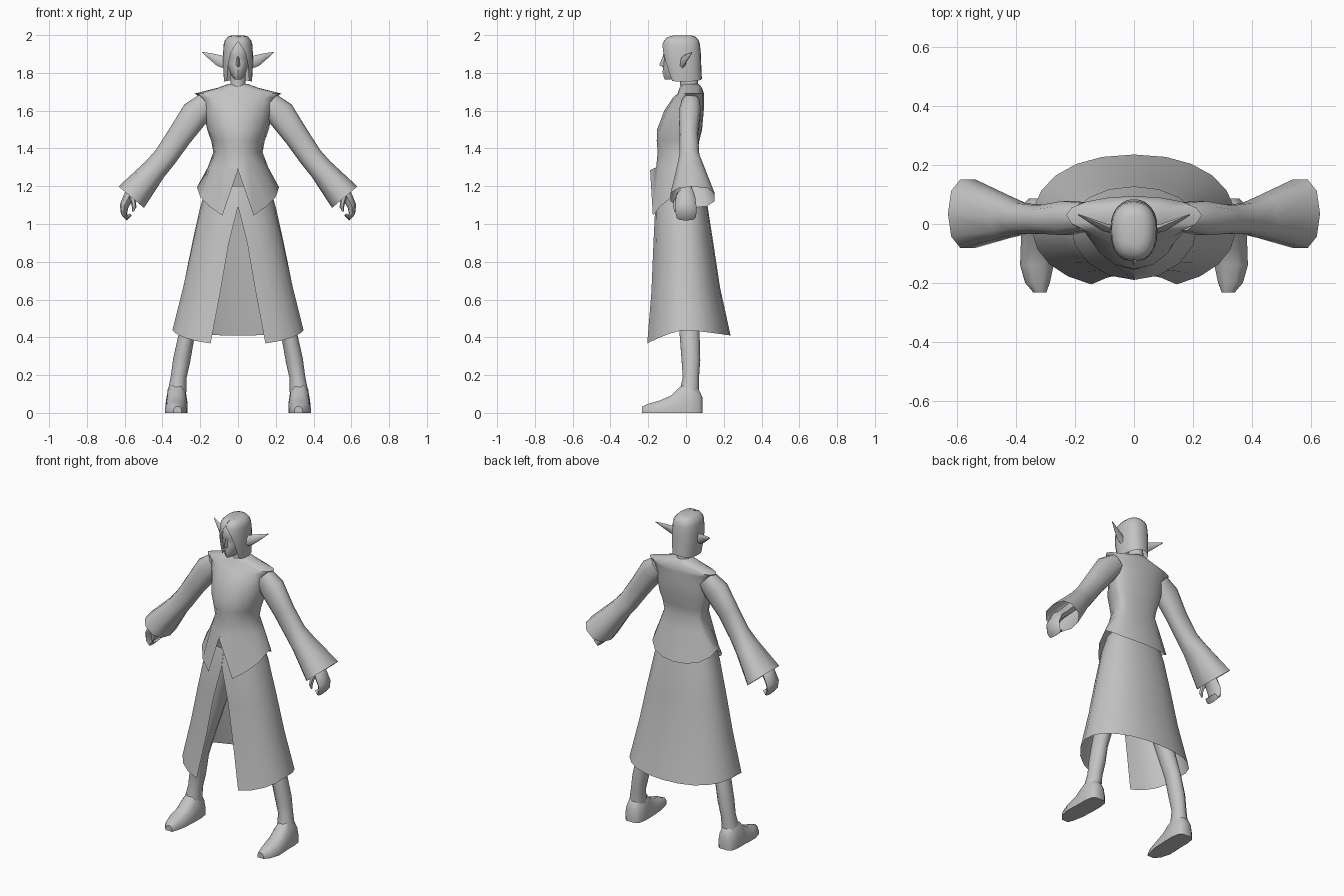
import bpy, bmesh, math
from mathutils import Vector

cloth = bpy.data.materials.new("plain_grey")
cloth.diffuse_color = (0.55, 0.55, 0.55, 1)


def loft(name, rings, closed=True, caps=(False, False), mirror=False, angle=45):
    """Skin a list of equal-length rings into one smooth-shaded object."""
    bm = bmesh.new()
    vs = [[bm.verts.new(p) for p in r] for r in rings]
    n = len(rings[0])
    for a, b in zip(vs, vs[1:]):
        for i in range(n if closed else n - 1):
            j = (i + 1) % n
            bm.faces.new((a[i], a[j], b[j], b[i]))
    for use, ring in zip(caps, (vs[0], vs[-1])):
        if use:
            bm.faces.new(ring)
    bmesh.ops.remove_doubles(bm, verts=bm.verts[:], dist=0.0005)
    bmesh.ops.recalc_face_normals(bm, faces=bm.faces[:])
    me = bpy.data.meshes.new(name)
    bm.to_mesh(me)
    bm.free()
    me.materials.append(cloth)
    ob = bpy.data.objects.new(name, me)
    bpy.context.collection.objects.link(ob)
    bpy.ops.object.select_all(action='DESELECT')
    ob.select_set(True)
    bpy.context.view_layer.objects.active = ob
    bpy.ops.object.shade_smooth_by_angle(angle=math.radians(angle))
    if mirror:
        ob.modifiers.new("mirror", 'MIRROR').use_clip = False
    return ob


def spow(v, e):
    return math.copysign(abs(v) ** e, v)


def ring(z, rx, yf, yb, yc=0.0, n=16, gap=None, e=1.0, dz=None):
    """Horizontal oval starting at the front; gap opens it at the front."""
    a0 = 0.0 if gap is None else math.asin((gap / rx) ** (1 / e))
    pts = []
    for i in range(n if gap is None else n + 1):
        a = a0 + (2 * math.pi - 2 * a0) * i / n
        c = spow(math.cos(a), e)
        y = yc + (c * (yf - yc) if c > 0 else -c * (yb - yc))
        pts.append((rx * spow(math.sin(a), e), y, z + (dz(a) if dz else 0)))
    return pts


def tube(name, path, n=10, caps=(False, True), e=1.0):
    """Mirrored tube; path rows are x, y, z, radius across, radius in y."""
    rings = []
    for i, (x, y, z, ra, rb) in enumerate(path):
        p, q = path[max(i - 1, 0)], path[min(i + 1, len(path) - 1)]
        t = Vector((q[0] - p[0], 0, q[2] - p[2])).normalized()
        side = Vector((-t.z, 0, t.x))
        rings.append([Vector((x, y, z))
                      + side * ra * spow(math.cos(2 * math.pi * k / n), e)
                      + Vector((0, rb * spow(math.sin(2 * math.pi * k / n), e), 0))
                      for k in range(n)])
    return loft(name, rings, True, caps, True)


# Tunic with flared shoulders and a pointed, split hem
body = [(1.74, .055, -.02, .07), (1.72, .11, -.035, .085), (1.69, .23, -.045, .095),
        (1.668, .195, -.07, .095), (1.6, .183, -.115, .094), (1.5, .163, -.153, .085),
        (1.44, .142, -.155, .07), (1.38, .13, -.15, .062), (1.3, .16, -.158, .08)]
rings = [ring(z, rx, yf, yb, .03) for z, rx, yf, yb in body]
hem_z = [1.285, 1.045, 1.095, 1.145, 1.195, 1.165, 1.135, 1.12, 1.115]
hem = ring(0, .217, -.19, .128, .0)
rings.append([(x, y, hem_z[min(i, 16 - i)]) for i, (x, y, _) in enumerate(hem)])
loft("tunic", rings, caps=(True, False), angle=50)


# Long skirt, open sheet with a widening front slit
def hem_drop(k):
    return lambda a: k * (-.08 * max(0, math.cos(a)) ** 1.3 - .03 * max(0, -math.cos(a)))


skirt = [(1.2, .165, -.14, .09, .0005, 0), (1.09, .2, -.163, .115, .0006, 0),
         (.9, .243, -.175, .145, .05, .1), (.68, .29, -.19, .18, .093, .5),
         (.44, .348, -.22, .236, .145, 1)]
loft("skirt", [ring(z, rx, yf, yb, 0, 20, g, .9, hem_drop(k))
               for z, rx, yf, yb, g, k in skirt], closed=False)

# Sleeves flaring into wide open cuffs
tube("sleeve", [(.165, .025, 1.64, .06, .05), (.225, .02, 1.585, .076, .06),
                (.31, .015, 1.465, .066, .05), (.385, .018, 1.355, .062, .055),
                (.44, .024, 1.29, .064, .075), (.565, .035, 1.142, .088, .122)],
     caps=(True, False), e=.85)

# Hands curling inward, with a thumb
tube("hand", [(.44, .015, 1.285, .03, .03), (.53, .0, 1.19, .026, .032),
              (.575, -.002, 1.15, .03, .05), (.603, -.002, 1.095, .024, .057),
              (.603, 0, 1.055, .017, .055), (.588, 0, 1.032, .014, .05),
              (.568, 0, 1.05, .008, .042)], 8)
tube("thumb", [(.572, -.03, 1.165, .016, .018), (.555, -.052, 1.125, .014, .015),
               (.55, -.058, 1.09, .012, .012), (.556, -.058, 1.066, .005, .005)], 6)

# Legs
tube("leg", [(.1, 0, 1.06, .085, .09), (.165, 0, .78, .07, .07),
             (.235, .01, .53, .05, .056), (.274, .02, .4, .043, .055),
             (.298, .026, .28, .046, .052), (.314, .026, .19, .042, .045),
             (.324, .015, .1, .05, .055)], caps=(True, True))

# Shoes: domed sections from heel to toe
dome = [(-1, 0), (-1, .3), (-.8, .72), (-.4, .96), (.4, .96), (.8, .72), (1, .3), (1, 0)]
shoe = [(.087, .325, .032, .085), (.07, .325, .05, .125), (.02, .325, .058, .175),
        (-.035, .325, .058, .14), (-.08, .327, .058, .095), (-.14, .33, .057, .068),
        (-.2, .328, .042, .05), (-.233, .32, .022, .035)]
loft("shoe", [[(cx + w * u, y, h * v) for u, v in dome] for y, cx, w, h in shoe],
     caps=(True, True), mirror=True)

# Neck and face
loft("neck", [ring(1.68, .055, -.035, .075, .02, 10), ring(1.73, .042, -.03, .065, .02, 10),
              ring(1.82, .04, -.04, .06, .01, 10)])
face = [(1.765, .018, -.112, -.07), (1.785, .036, -.12, -.02), (1.82, .05, -.121, .03),
        (1.85, .058, -.121, .05), (1.875, .06, -.115, .055), (1.89, .062, -.122, .055),
        (1.94, .06, -.115, .05), (1.97, .04, -.09, .03)]
loft("face", [ring(z, rx, yf, yb, -.04, 14) for z, rx, yf, yb in face], caps=(True, True))
loft("nose", [[(-.006, -.112, 1.888), (0, -.122, 1.888), (.006, -.112, 1.888)],
              [(-.014, -.112, 1.842), (0, -.142, 1.842), (.014, -.112, 1.842)],
              [(-.01, -.112, 1.832), (0, -.122, 1.83), (.01, -.112, 1.832)]],
     caps=(True, True))
loft("lips", [[(-.018, -.11, z), (0, y, z), (.018, -.11, z)]
              for z, y in ((1.816, -.12), (1.81, -.127), (1.803, -.122), (1.797, -.126),
                           (1.79, -.12))], caps=(True, True))


# Hair: a cap with a centre parting that drops as curtains beside the face
def parting(a):
    return -.008 * max(0, math.cos(a)) ** 12


hair = [(1.999, .03, -.075, .025, .0003), (1.992, .052, -.105, .05, .0004),
        (1.972, .07, -.12, .068, .0005), (1.95, .076, -.126, .074, .012),
        (1.91, .079, -.128, .078, .036), (1.86, .08, -.124, .08, .05),
        (1.81, .078, -.112, .082, .055), (1.768, .074, -.095, .084, .058)]
loft("hair", [ring(z, rx, yf, yb, -.02, 20, g, .85,
                   parting if z > 1.96 else
                   (lambda a: -.014 * abs(math.sin(a))) if z < 1.78 else None)
              for z, rx, yf, yb, g in hair], closed=False, caps=(True, False))

# Long pointed ears
ear = [(.07, -.018, 1.85, .028, .016), (.1, -.012, 1.866, .03, .014),
       (.145, .01, 1.888, .017, .009), (.19, .032, 1.91, .002, .002)]
tube("ear", ear, 6, (True, True))
